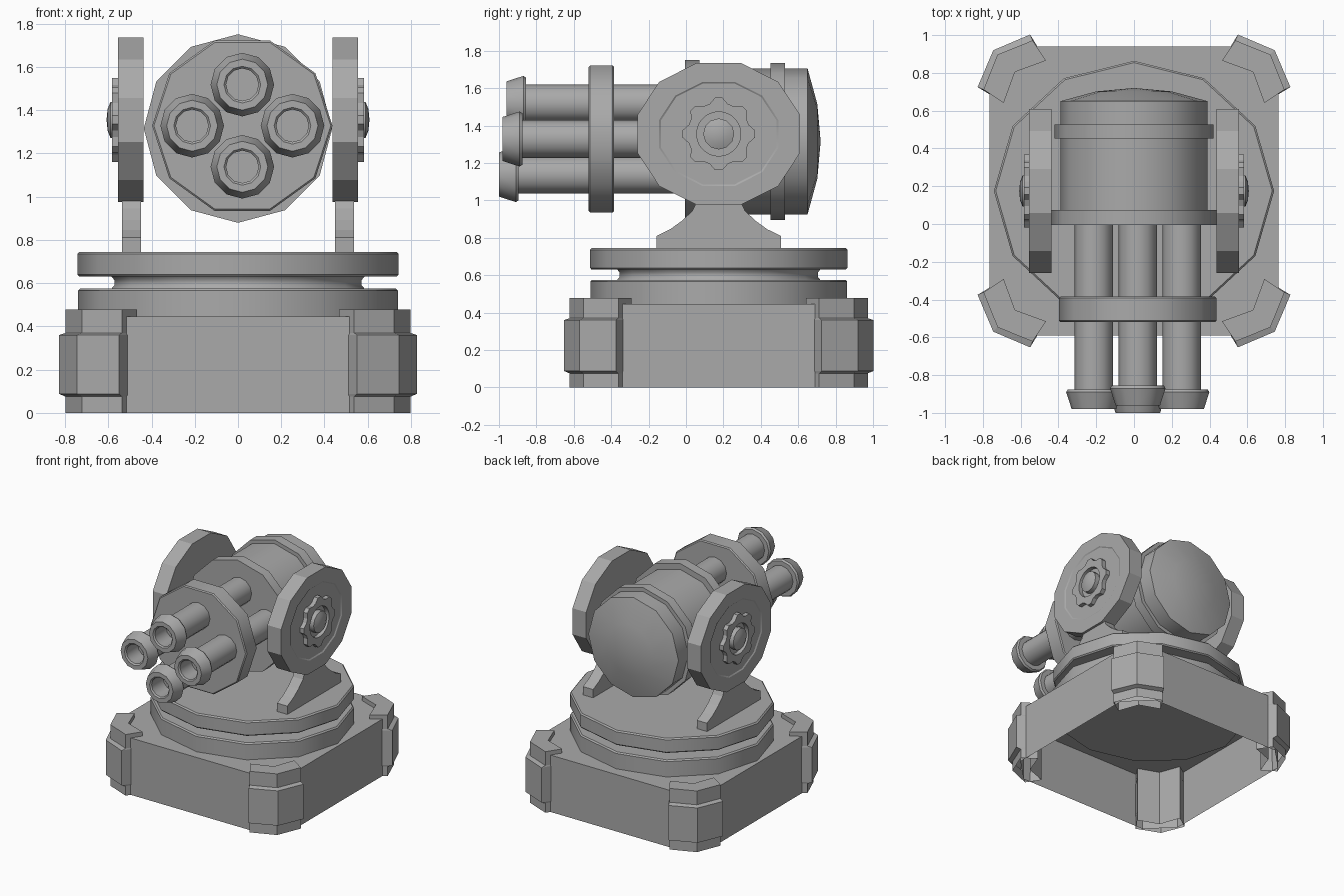
import bpy, bmesh
from math import sin, cos, tau, radians

if "Cube" in bpy.data.objects:
    bpy.data.objects.remove(bpy.data.objects["Cube"])

YC = 0.175            # centre of the base in y
PIVOT_Z = 1.355       # height of the side pivots

AXES = {              # (u, v, along axis) -> (x, y, z)
    'x': lambda u, v, h: (h, u, v),
    'y': lambda u, v, h: (u, h, v),
    'z': lambda u, v, h: (u, v, h),
}
GREY = bpy.data.materials.new("dark_grey")
GREY.diffuse_color = (0.4, 0.4, 0.4, 1)
GREY.use_nodes = True
GREY.node_tree.nodes["Principled BSDF"].inputs["Base Color"].default_value = GREY.diffuse_color


def finish(name, bm, smooth):
    bmesh.ops.remove_doubles(bm, verts=bm.verts, dist=1e-5)
    bmesh.ops.recalc_face_normals(bm, faces=bm.faces)
    me = bpy.data.meshes.new(name)
    bm.to_mesh(me)
    bm.free()
    me.materials.append(GREY)
    if smooth:
        me.shade_smooth()
        me.set_sharp_from_angle(angle=radians(smooth))
    ob = bpy.data.objects.new(name, me)
    bpy.context.collection.objects.link(ob)
    return ob


def lathe(name, profile, axis, cu, cv, n=12, phase=0.0, su=1.0, sv=1.0, smooth=40, mod=None):
    """Turn (radius, position) points around an axis; radius 0 closes an end."""
    bm = bmesh.new()
    rings = []
    for r, h in profile:
        ring = []
        for i in range(n):
            a = tau * (i + phase) / n
            k = mod(i, r) if mod else r
            ring.append(bm.verts.new(AXES[axis](cu + k * cos(a) * su, cv + k * sin(a) * sv, h)))
        rings.append(ring)
    for (ra, ha), (rb, hb), A, B in zip(profile, profile[1:], rings, rings[1:]):
        if ra == 0 and ha == hb:
            bm.faces.new(B)
        elif rb == 0 and ha == hb:
            bm.faces.new(A)
        else:
            for i in range(n):
                j = (i + 1) % n
                bm.faces.new((A[i], A[j], B[j], B[i]))
    # drop unused centre points
    bmesh.ops.delete(bm, geom=[v for v in bm.verts if not v.link_faces], context='VERTS')
    return finish(name, bm, smooth)


def stack(name, layers, axis, bottom=True):
    """Join outlines, given as (points, position), into one body with a closed top."""
    bm = bmesh.new()
    rings = [[bm.verts.new(AXES[axis](u, v, h)) for u, v in pts] for pts, h in layers]
    if bottom:
        bm.faces.new(rings[0])
    bm.faces.new(rings[-1])
    for A, B in zip(rings, rings[1:]):
        for i in range(len(A)):
            j = (i + 1) % len(A)
            bm.faces.new((A[i], A[j], B[j], B[i]))
    return finish(name, bm, 0)


# hollow base box with cut corners, open underneath
w, c = 0.765, 0.58
outline = [(w, -c), (w, c), (c, w), (-c, w), (-w, c), (-w, -c), (-c, -w), (c, -w)]
outline = [(x, YC + y) for x, y in outline]
stack("base_box", [(outline, 0), (outline, 0.445)], 'z', bottom=False)

# hollow corner guards with a thicker middle band
guard = [(0.537, 0.797), (0.722, 0.722), (0.797, 0.537), (0.69, 0.466), (0.63, 0.63), (0.466, 0.69)]
band = [(0.55, 0.828), (0.745, 0.745), (0.828, 0.55)] + guard[3:]
for sx in (-1, 1):
    for sy in (-1, 1):
        g, b = ([(sx * x, YC + sy * y) for x, y in pts] for pts in (guard, band))
        stack("corner_guard", [(g, 0), (g, 0.075), (b, 0.088), (b, 0.36), (g, 0.37), (g, 0.478)], 'z', bottom=False)

# turntable with a groove between two discs
lathe("turntable", [(0, 0.43), (0.74, 0.43), (0.74, 0.565), (0.73, 0.575), (0.585, 0.575),
                    (0.572, 0.59), (0.572, 0.615), (0.585, 0.63), (0.733, 0.63), (0.742, 0.639),
                    (0.742, 0.735), (0.732, 0.745), (0, 0.745)], 'z', 0, YC, sv=0.928)

# yoke arms, pivot discs, cog rings and hubs on both sides
arm_half = [(0.332, 0.74), (0.332, 0.81), (0.26, 0.845), (0.195, 0.892), (0.14, 0.945), (0.115, 1.0), (0.115, 1.2)]
arm = [(YC + y, z) for y, z in arm_half] + [(YC - y, z) for y, z in reversed(arm_half)]
tooth = lambda i, r: r * (1.0 if i % 4 < 2 else 0.86) if r > 0.15 else r
for s in (-1, 1):
    stack("yoke_arm", [(arm, s * 0.449), (arm, s * 0.537)], 'x')
    lathe("pivot_disc", [(0, s * 0.437), (0.45, s * 0.437), (0.45, s * 0.556), (0.33, s * 0.556),
                         (0.32, s * 0.55), (0, s * 0.55)], 'x', YC, PIVOT_Z, phase=0.5, sv=0.875, smooth=20)
    lathe("cog_ring", [(0.118, s * 0.545), (0.195, s * 0.545), (0.195, s * 0.583), (0.118, s * 0.583),
                       (0.118, s * 0.545)], 'x', YC, PIVOT_Z, n=32, phase=-0.5, smooth=25, mod=tooth)
    lathe("pivot_hub", [(0, s * 0.54), (0.083, s * 0.54), (0.083, s * 0.59), (0.05, s * 0.603), (0, s * 0.608)],
          'x', YC, PIVOT_Z)

# main drum: front flange, body, rear hoop, domed back
lathe("drum", [(0, -0.005), (0.436, -0.005), (0.436, 0.073), (0.39, 0.073),
               (0.39, 0.452), (0.42, 0.452), (0.42, 0.528),
               (0.39, 0.528), (0.39, 0.65), (0.2, 0.702), (0, 0.72)], 'y', 0, 1.315)

# barrel clamp plate
BX, BZ = 0.02, 1.328
lathe("barrel_clamp", [(0, -0.52), (0.409, -0.52), (0.417, -0.512), (0.417, -0.393), (0.409, -0.385), (0, -0.385)],
      'y', BX, BZ, n=10, sv=0.992)

# four barrels with flared hollow muzzles, lower ones slightly longer
for dx, dz, tip in ((0, 0.19, -0.96), (-0.232, 0, -0.98), (0.232, 0, -0.98), (0, -0.19, -1.0)):
    lathe("barrel", [(0, 0.02), (0.102, 0.02), (0.102, tip + 0.105), (0.138, tip + 0.105), (0.147, tip + 0.09),
                     (0.118, tip), (0.085, tip), (0.075, tip + 0.01), (0.075, tip + 0.15), (0, tip + 0.15)],
          'y', BX + dx, BZ + dz)
